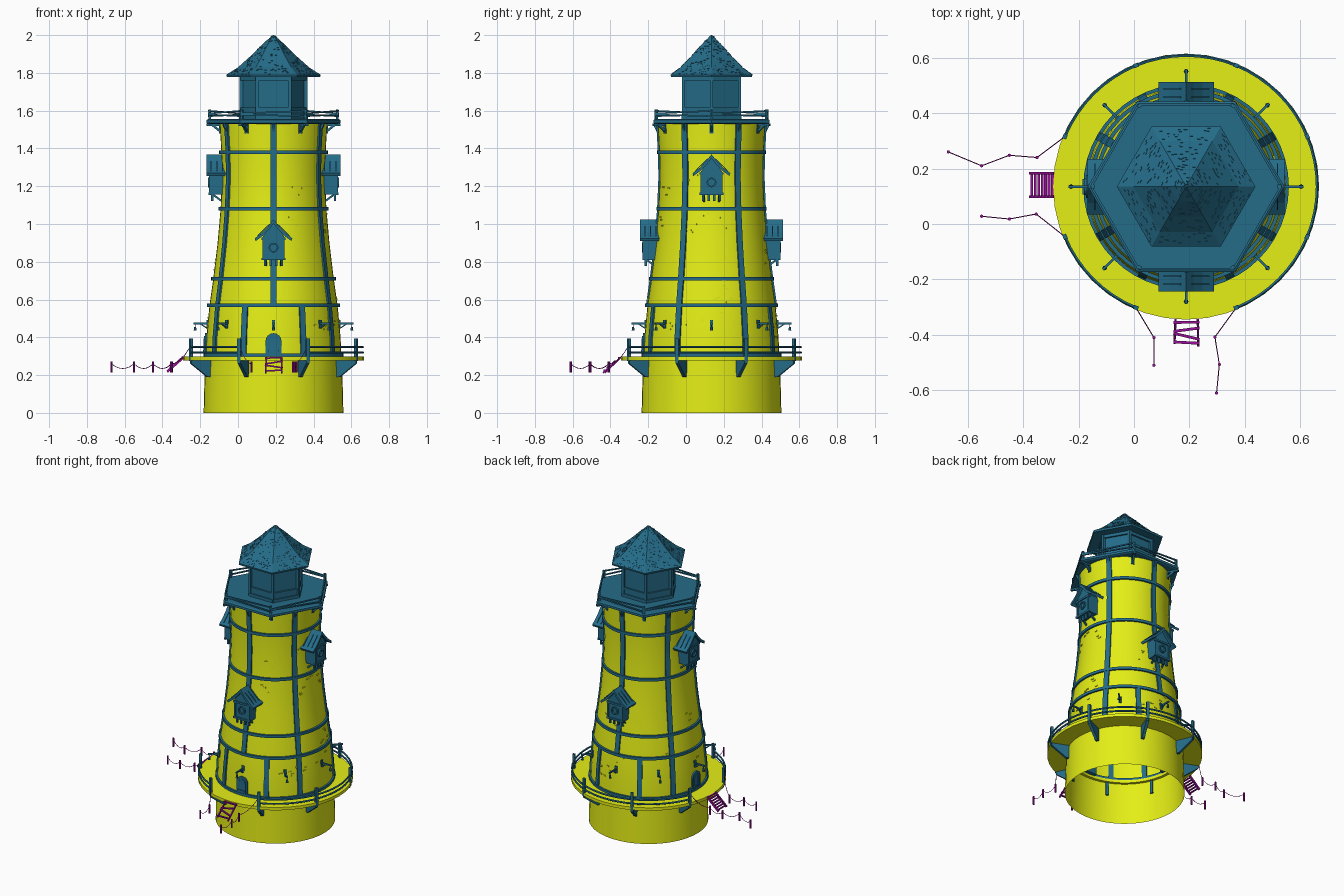
import bpy, bmesh, random
from math import sin, cos, pi, radians
from mathutils import Vector, Matrix

if "Cube" in bpy.data.objects:
    bpy.data.objects.remove(bpy.data.objects["Cube"])

random.seed(4)
CX, CY = 0.188, 0.135
mats = {}
for n, c in (("yellow", (.78, .86, .008)), ("teal", (.018, .15, .25)), ("purple", (.32, .005, .32))):
    mats[n] = bpy.data.materials.new(n)
    mats[n].diffuse_color = (*c, 1)


def P(r, deg, z):
    return Vector((CX + r * cos(radians(deg)), CY + r * sin(radians(deg)), z))


def frame(r, deg, z):  # local x outward, y sideways
    return Matrix.Translation((CX, CY, 0)) @ Matrix.Rotation(radians(deg), 4, 'Z') @ Matrix.Translation((r, 0, z))


def finish(bm, name, mat, smooth=True, fix=True):
    if fix:
        bmesh.ops.recalc_face_normals(bm, faces=bm.faces)
    me = bpy.data.meshes.new(name)
    bm.to_mesh(me)
    bm.free()
    me.materials.append(mats[mat])
    if smooth:
        me.polygons.foreach_set("use_smooth", [True] * len(me.polygons))
        me.set_sharp_from_angle(angle=radians(35))
    ob = bpy.data.objects.new(name, me)
    bpy.context.collection.objects.link(ob)
    return ob


def loft(bm, rings, caps=True, loop=False):
    vs = [[bm.verts.new(p) for p in ring] for ring in rings]
    n = len(vs[0])
    for a, b in zip(vs, vs[1:] + vs[:1] if loop else vs[1:]):
        for i in range(n):
            bm.faces.new((a[i], a[(i + 1) % n], b[(i + 1) % n], b[i]))
    if caps and not loop:
        bm.faces.new(vs[0][::-1])
        bm.faces.new(vs[-1])


def lathe(bm, prof, n=48, caps=False, loop=False):
    loft(bm, [[P(r, 360 * i / n, z) for i in range(n)] for r, z in prof], caps, loop)


def box(bm, M, c, s):
    bmesh.ops.create_cube(bm, size=1, matrix=M @ Matrix.Translation(c) @ Matrix.Diagonal((*s, 1)))


def beam(bm, a, b, w, h=None):
    a, b = Vector(a), Vector(b)
    R = (b - a).to_track_quat('Z', 'Y').to_matrix().to_4x4()
    box(bm, Matrix.Translation((a + b) / 2) @ R, (0, 0, 0), (w, h or w, (b - a).length))


def tube(bm, pts, r, n=5):
    rings = []
    for i, p in enumerate(pts):
        t = pts[min(i + 1, len(pts) - 1)] - pts[max(i - 1, 0)]
        s = t.cross(Vector((0, 0, 1)))
        s = s.normalized() if s.length > 1e-6 else Vector((1, 0, 0))
        u = s.cross(t).normalized()
        rings.append([p + r * (s * cos(2 * pi * k / n) + u * sin(2 * pi * k / n)) for k in range(n)])
    loft(bm, rings)


def prism(bm, M, prof, x0, x1):  # (y, z) profile extruded outward
    loft(bm, [[M @ Vector((x, y, z)) for y, z in prof] for x in (x0, x1)])


# tower wall profile
PROF = [(.36, .28), (.355, .4), (.339, .57), (.319, .71), (.296, .9), (.28, 1.08), (.273, 1.25), (.276, 1.38), (.285, 1.54)]


def rad(z):
    for (r0, z0), (r1, z1) in zip(PROF, PROF[1:]):
        if z <= z1:
            return r0 + (r1 - r0) * (z - z0) / (z1 - z0)
    return PROF[-1][0]


bm = bmesh.new(); lathe(bm, [(.37, 0), (.363, .28)]); finish(bm, "base_wall", "yellow", fix=False)
bm = bmesh.new(); lathe(bm, PROF); finish(bm, "tower_wall", "yellow", fix=False)
bm = bmesh.new(); lathe(bm, [(.345, .278), (.48, .278), (.48, .298), (.345, .298)], 40, loop=True)
finish(bm, "deck", "yellow")

# raised bricks scattered in clusters
bm = bmesh.new()
for k in range(22):
    a, z = random.uniform(0, 360), random.uniform(.38, 1.36)
    for j in range(3):
        zz = z + random.uniform(-.04, .04)
        box(bm, frame(rad(zz), a + random.uniform(-9, 9), zz), (0, 0, 0), (.008, .018, .008))
finish(bm, "loose_bricks", "yellow", False)

# hoops and vertical straps
bm = bmesh.new()
for z in (.305, .57, .71, 1.08, 1.38):
    r = rad(z)
    lathe(bm, [(r - .01, z - .009), (r + .012, z - .009), (r + .012, z + .009), (r - .01, z + .009)], loop=True)
finish(bm, "hoops", "teal")
bm = bmesh.new()
upper = [z for _, z in PROF[2:]]
for angs, zs in (([30, 90, 150, 210, 270, 330], upper), ([30, -30, 64, 116, 150, 210, -64, -116], [.3, .4, .57])):
    for a in angs:
        loft(bm, [[frame(rad(z), a, z) @ Vector((x, y, 0)) for x, y in ((-.006, -.016), (.008, -.016), (.008, .016), (-.006, .016))] for z in zs])
finish(bm, "wall_straps", "teal", False)

# deck posts, brackets, curved rails with two openings
bm = bmesh.new(); br = bmesh.new(); rl = bmesh.new()
for k in range(8):
    a = 22.5 + 45 * k
    M = frame(0, a, 0)
    box(bm, M, (.473, 0, .335), (.015, .018, .12))
    loft(br, [[M @ Vector((x, y, z)) for x, z in ((.355, .285), (.475, .285), (.475, .262), (.38, .19), (.355, .19))] for y in (-.009, .009)])
    if k not in (3, 5):
        for z in (.32, .348):
            tube(rl, [P(.473, a + 45 * t / 8, z) for t in range(9)], .006)
finish(bm, "deck_posts", "teal", False); finish(br, "deck_brackets", "teal", False); finish(rl, "deck_rails", "teal")

# hanging lamps on arms
bm = bmesh.new()
for k in range(8):
    M = frame(0, 45 * k, .47)
    box(bm, M, (.384, 0, .003), (.08, .009, .009))
    box(bm, M, (.35, 0, 0), (.008, .018, .045))
    beam(bm, M @ Vector((.352, 0, -.022)), M @ Vector((.385, 0, 0)), .006)
    box(bm, M, (.415, 0, -.01), (.003, .003, .02))
    bmesh.ops.create_cone(bm, cap_ends=True, segments=6, radius1=.009, radius2=.006, depth=.02, matrix=M @ Matrix.Translation((.415, 0, -.025)))
finish(bm, "arm_lamps", "teal", False)

# arched doors
bm = bmesh.new()
for a in (270, 180):
    M = frame(.35, a, .295)
    for w, h, d in ((.042, .085, .012), (.03, .083, .018)):
        arch = [(-w, 0)] + [(-w * cos(pi * t / 8), h + w * sin(pi * t / 8)) for t in range(9)] + [(w, 0)]
        prism(bm, M, arch, -.03, d)
    for y in (-.01, .01):
        box(bm, M, (.019, y, .05), (.003, .002, .1))
    box(bm, M, (.02, 0, .035), (.006, .056, .008))
finish(bm, "doors", "teal", False)


# birdhouse-like bay: apex at z
def bay(name, deg, z, r):
    bm = bmesh.new()
    M = frame(r, deg, z)
    prism(bm, M, [(-.058, -.21), (.058, -.21), (.058, -.09), (.03, -.05), (0, -.015), (-.03, -.05), (-.058, -.09)], -.04, .066)
    top = [(0, .004), (.028, -.032), (.06, -.066), (.1, -.096)]
    for s in (1, -1):
        prism(bm, M, [(s * y, q) for y, q in top] + [(s * (y - .006), q - .014) for y, q in top[:0:-1]] + [(0, -.018)], -.04, .085)
        for x in (.0, .03, .06):  # shingle battens
            beam(bm, M @ Vector((x, s * .02, -.02)), M @ Vector((x, s * .085, -.083)), .005)
        box(bm, M, (.066, s * .052, -.15), (.012, .012, .12))
    for q in (-.205, -.098):
        box(bm, M, (.066, 0, q), (.014, .126, .012))
    ring = [[M @ Vector((.066 + .01 * (i in (1, 2)), R * cos(pi * t / 8), -.145 + R * sin(pi * t / 8))) for t in range(16)] for i, R in enumerate((.026, .026, .018, .018))]
    loft(bm, ring, loop=True)
    for y in (-.045, -.015, .015, .045):
        box(bm, M, (.055, y, -.226), (.012, .012, .035))
    for y in (-.04, .04):
        beam(bm, M @ Vector((-.005, y, -.25)), M @ Vector((.05, y, -.21)), .01)
    finish(bm, name, "teal", False)


bay("front_bay", 270, 1.02, .293)
bay("back_bay", 90, 1.02, .293)
bay("right_bay", 0, 1.365, .27)
bay("left_bay", 180, 1.365, .27)

# hexagonal gallery with brackets and crooked rails
bm = bmesh.new()
lathe(bm, [(.345, 1.53), (.355, 1.535), (.355, 1.55), (.345, 1.555)], 6, caps=True)
finish(bm, "gallery_floor", "teal", False)
bm = bmesh.new()
for k in range(6):
    a = 60 * k
    M = frame(0, a, 0)
    box(bm, M, (.337, 0, 1.575), (.013, .015, .06))
    box(bm, M, (.315, 0, 1.525), (.08, .016, .012))
    beam(bm, M @ Vector((.275, 0, 1.485)), M @ Vector((.325, 0, 1.525)), .012)
    box(bm, M, (.282, 0, 1.505), (.012, .02, .05))
    for z, d in ((1.575, .004), (1.592, -.007)):
        beam(bm, P(.343, a, z + d), P(.343, a + 60, z - d), .008)
    beam(bm, P(.284, a + 30, 1.49), P(.305, a + 30, 1.53), .012)
finish(bm, "gallery_rails", "teal", False)

# lantern room
bm = bmesh.new(); lathe(bm, [(.166, 1.55), (.166, 1.785)], 6, caps=True); finish(bm, "lantern_walls", "teal", False)
bm = bmesh.new()
for k in range(6):
    a = 60 * k
    beam(bm, P(.171, a, 1.55), P(.171, a, 1.785), .018)
    for z, w, h in ((1.565, .024, .02), (1.61, .014, .014), (1.77, .014, .02)):
        M = frame(.171 * cos(pi / 6), a + 30, z)
        box(bm, M, (0, 0, 0), (w, .175, h))
    box(bm, frame(.148, a + 30, 1.585), (0, 0, 0), (.008, .16, .05))
finish(bm, "lantern_frames", "teal", False)

# flared hexagonal roof with shingles
RP = [(.25, 1.79), (.19, 1.828), (.125, 1.886), (.06, 1.95), (.003, 2.0)]
bm = bmesh.new()
lathe(bm, [(.15, 1.785), (.247, 1.778)] + RP, 6, caps=True)
finish(bm, "lantern_roof", "teal", False)
bm = bmesh.new()
for k in range(6):
    for (r0, z0), (r1, z1) in zip(RP, RP[1:]):
        A, B, C, D = P(r0, 60 * k, z0), P(r0, 60 * k + 60, z0), P(r1, 60 * k + 60, z1), P(r1, 60 * k, z1)
        X = (B - A).normalized()
        Y = ((C + D) - (A + B)).normalized()
        N = X.cross(Y)
        for j in range(int(120 * r0)):
            u, v = random.uniform(.08, .92), random.uniform(.05, .9)
            p = A.lerp(B, u).lerp(D.lerp(C, u), v)
            R = Matrix((X, Y, N)).transposed().to_4x4()
            box(bm, Matrix.Translation(p) @ R, (0, 0, 0), (.01, .007, .004))
finish(bm, "roof_shingles", "teal", False)

# purple stairs
bm = bmesh.new()
for y in (.098, .183):
    beam(bm, (-.375, y, .218), (-.288, y, .296), .008, .014)
for i in range(7):
    t = (i + .5) / 7
    box(bm, Matrix.Translation((-.375 + .087 * t, .14, .222 + .078 * t)), (0, 0, 0), (.010, .085, .006))
finish(bm, "left_stairs", "purple", False)
bm = bmesh.new()
beam(bm, (.146, -.43, .212), (.15, -.345, .294), .008)
beam(bm, (.232, -.44, .212), (.23, -.345, .294), .008)
for a, b in ((.05, .1), (.42, .25), (.5, .68), (.88, .9)):
    beam(bm, (.143, -.43 + .085 * a, .218 + .082 * a), (.236, -.44 + .095 * b, .218 + .082 * b), .01, .008)
finish(bm, "front_stairs", "purple", False)

# stakes with sagging ropes tied to the deck posts
paths = [(157.5, [(-.35, .24), (-.45, .248), (-.55, .21), (-.67, .26)]),
         (202.5, [(-.353, .036), (-.45, .018), (-.55, .028)]),
         (247.5, [(.072, -.41), (.072, -.51)]),
         (292.5, [(.292, -.408), (.308, -.507), (.298, -.61)])]
bm = bmesh.new(); rp = bmesh.new()
for a, pts in paths:
    prev = P(.473, a, .36)
    for x, y in pts:
        bmesh.ops.create_cone(bm, cap_ends=True, segments=8, radius1=.006, radius2=.006, depth=.058, matrix=Matrix.Translation((x, y, .242)))
        q = Vector((x, y, .26))
        tube(rp, [prev.lerp(q, t / 8) - Vector((0, 0, .1 * t / 8 * (1 - t / 8))) for t in range(9)], .0018, 4)
        prev = q
finish(bm, "rope_stakes", "purple"); finish(rp, "ropes", "purple")

for m in bpy.data.materials:
    if m.users and not m.is_grease_pencil:
        m.use_nodes = True
        m.node_tree.nodes["Principled BSDF"].inputs["Base Color"].default_value = m.diffuse_color
